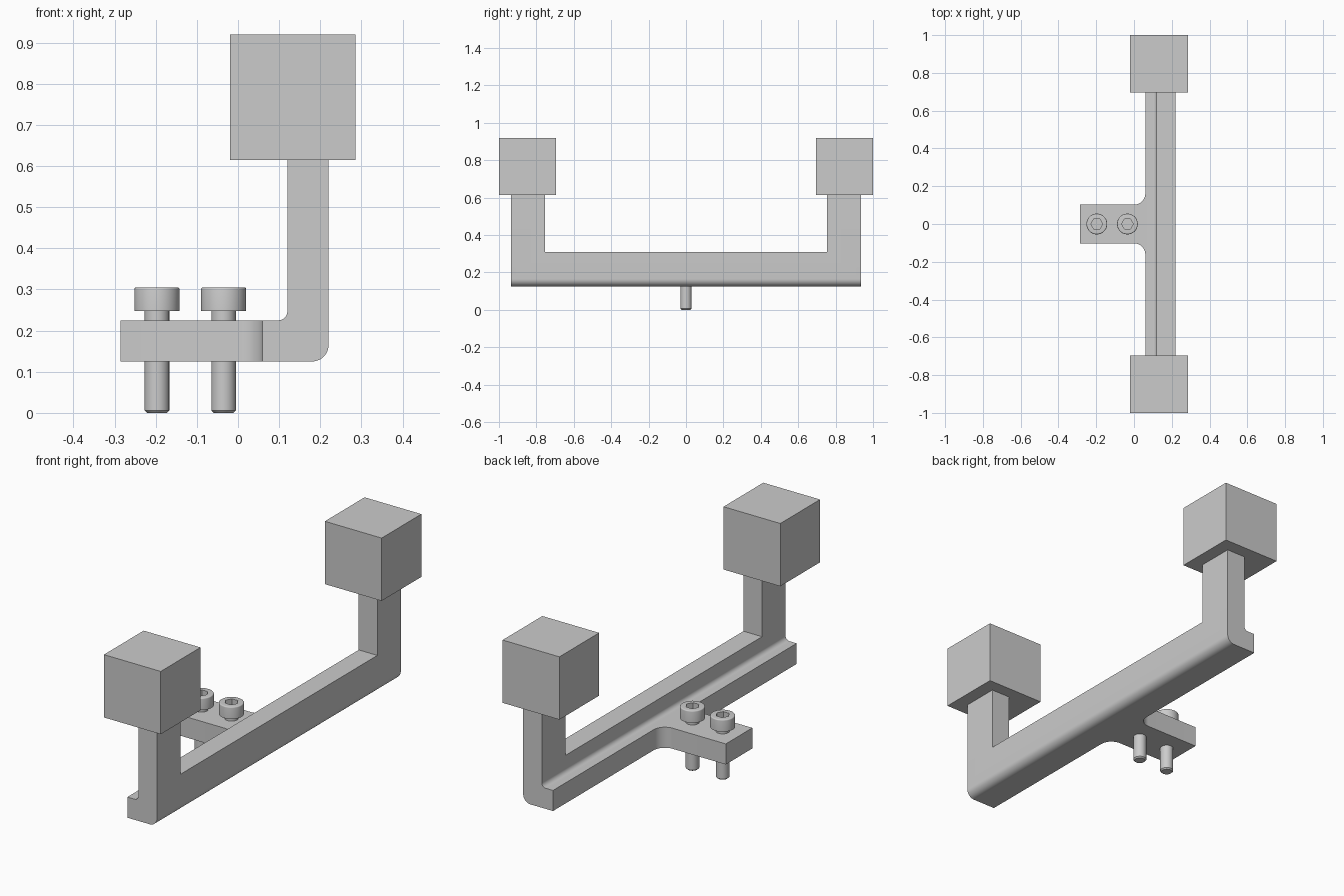
import bpy, bmesh, math
from mathutils import Vector

if "Cube" in bpy.data.objects:
    bpy.data.objects.remove(bpy.data.objects["Cube"])


def make_object(name, bm):
    bmesh.ops.recalc_face_normals(bm, faces=bm.faces[:])
    mesh = bpy.data.meshes.new(name)
    bm.to_mesh(mesh)
    bm.free()
    obj = bpy.data.objects.new(name, mesh)
    bpy.context.collection.objects.link(obj)
    return obj


def prism(name, points, direction):
    """Extrude a closed outline of 3D points along a vector."""
    bm = bmesh.new()
    face = bm.faces.new([bm.verts.new(p) for p in points])
    new = bmesh.ops.extrude_face_region(bm, geom=[face])["geom"]
    verts = [v for v in new if isinstance(v, bmesh.types.BMVert)]
    bmesh.ops.translate(bm, verts=verts, vec=Vector(direction))
    return make_object(name, bm)


def box(name, low, high):
    (x0, y0, z0), (x1, y1, z1) = low, high
    return prism(name, [(x0, y0, z0), (x1, y0, z0), (x1, y1, z0), (x0, y1, z0)],
                 (0, 0, z1 - z0))


def arc(cx, cy, r, start, end, n=12):
    return [(cx + r * math.cos(math.radians(start + (end - start) * i / n)),
             cy + r * math.sin(math.radians(start + (end - start) * i / n)))
            for i in range(n + 1)]


def boolean(obj, cutter, operation):
    mod = obj.modifiers.new("cut", 'BOOLEAN')
    mod.operation, mod.object, mod.solver = operation, cutter, 'EXACT'
    bpy.context.view_layer.objects.active = obj
    bpy.ops.object.modifier_apply(modifier=mod.name)
    bpy.data.objects.remove(cutter, do_unlink=True)


def smooth(obj):
    bpy.ops.object.select_all(action='DESELECT')
    obj.select_set(True)
    bpy.context.view_layer.objects.active = obj
    bpy.ops.object.shade_smooth_by_angle(angle=math.radians(25))


# Bracket: bent L section along y, trimmed to a T-shaped plan
section = ([(-0.285, 0.125)] + arc(0.18, 0.165, 0.04, -90, 0)
           + [(0.22, 0.615), (0.12, 0.615)]
           + arc(0.098, 0.247, 0.022, 0, -90) + [(-0.285, 0.225)])
bracket = prism("bracket", [(x, -0.935, z) for x, z in section], (0, 1.87, 0))

half = [(-0.3, 0.102)] + arc(0.0, 0.162, 0.06, -90, 0) + [(0.06, 1.0), (0.3, 1.0)]
plan = half + [(x, -y) for x, y in reversed(half)]
boolean(bracket, prism("plan_cutter", [(x, y, 0) for x, y in plan], (0, 0, 1)),
        'INTERSECT')

# Open space between the two uprights
boolean(bracket, box("notch_cutter", (0.0, -0.755, 0.31), (0.4, 0.755, 0.8)),
        'DIFFERENCE')
smooth(bracket)

# Cubes on the uprights
for side, sign in (("front", -1), ("back", 1)):
    y0, y1 = sorted((sign * 0.695, sign * 1.0))
    box(side + "_cube", (-0.02, y0, 0.615), (0.285, y1, 0.92))


# Socket-head screws
def screw(name, x):
    outline = ([(0, 0), (0.024, 0), (0.03, 0.006), (0.03, 0.247), (0.055, 0.247)]
               + arc(0.050, 0.300, 0.005, 0, 90, 4) + [(0, 0.305)])
    bm = bmesh.new()
    verts = [bm.verts.new((r, 0, z)) for r, z in outline]
    edges = [bm.edges.new(pair) for pair in zip(verts, verts[1:])]
    bmesh.ops.spin(bm, geom=verts + edges, cent=(0, 0, 0), axis=(0, 0, 1),
                   angle=math.tau, steps=48, use_duplicate=False)
    bmesh.ops.remove_doubles(bm, verts=bm.verts[:], dist=1e-5)
    obj = make_object(name, bm)
    hexagon = arc(0, 0, 0.031, 0, 300, 5)
    boolean(obj, prism("socket_cutter", [(a, b, 0.275) for a, b in hexagon],
                       (0, 0, 0.1)), 'DIFFERENCE')
    obj.location.x = x
    smooth(obj)


screw("outer_screw", -0.197)
screw("inner_screw", -0.035)
